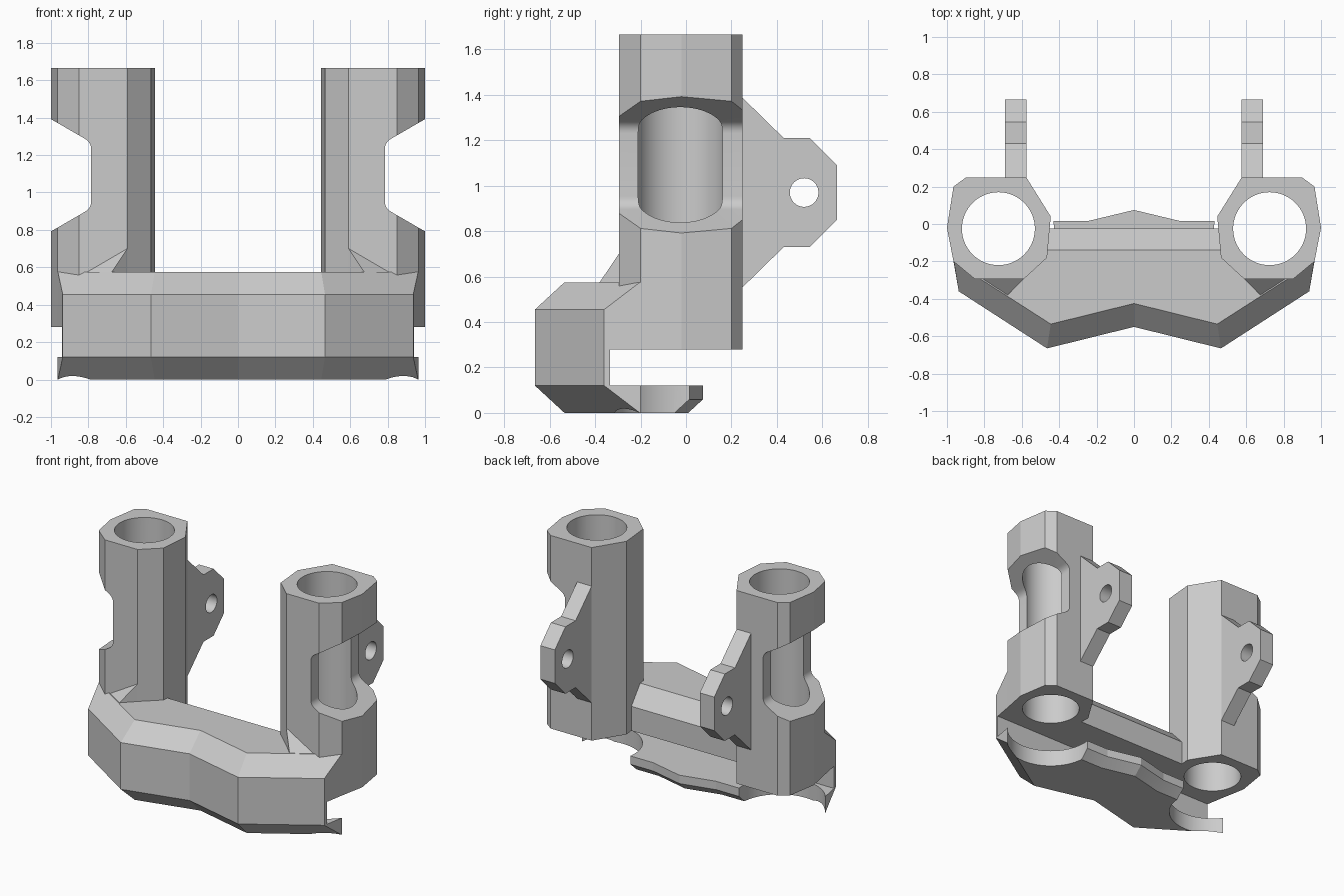
import bpy, bmesh, math

cube = bpy.data.objects.get("Cube")
if cube:
    bpy.data.objects.remove(cube, do_unlink=True)

grey = bpy.data.materials.new("plain grey")
grey.use_nodes = True
grey.diffuse_color = (0.6, 0.6, 0.6, 1)
grey.node_tree.nodes["Principled BSDF"].inputs["Base Color"].default_value = (0.6, 0.6, 0.6, 1)

CX, CY = 0.725, -0.025          # sleeve axis
SLOT_TOP, TOP = 0.28, 1.665     # sleeve ends


def loft(name, rings):
    """Closed solid through rings of equal point count."""
    bm = bmesh.new()
    loops = [[bm.verts.new(p) for p in ring] for ring in rings]
    n = len(loops[0])
    for a, b in zip(loops, loops[1:]):
        for i in range(n):
            j = (i + 1) % n
            bm.faces.new((a[i], a[j], b[j], b[i]))
    bm.faces.new(loops[0])
    bm.faces.new(loops[-1])
    bmesh.ops.recalc_face_normals(bm, faces=bm.faces)
    mesh = bpy.data.meshes.new(name)
    bm.to_mesh(mesh)
    bm.free()
    mesh.materials.append(grey)
    ob = bpy.data.objects.new(name, mesh)
    bpy.context.collection.objects.link(ob)
    return ob


def prism(name, pts, lo, hi, axis="z", s=1):
    """Extrude a 2D profile along an axis; s mirrors x."""
    place = {"z": lambda a, b, h: (s * a, b, h),
             "y": lambda a, b, h: (s * a, h, b),
             "x": lambda a, b, h: (s * h, a, b)}[axis]
    return loft(name, [[place(a, b, h) for a, b in pts] for h in (lo, hi)])


def circle(x, y, r, n=64):
    return [(x + r * math.cos(math.tau * i / n), y + r * math.sin(math.tau * i / n)) for i in range(n)]


def level(half, z):
    """Full ring from its +x half; points on the centre line stay single."""
    other = [(-x, y) for x, y in reversed(half) if x > 0]
    return [(x, y, z) for x, y in half + other]


def cut(ob, cutter):
    cutter.hide_render = True
    mod = ob.modifiers.new("cut", "BOOLEAN")
    mod.operation, mod.solver, mod.object = "DIFFERENCE", "EXACT", cutter
    bpy.context.view_layer.objects.active = ob
    bpy.ops.object.modifier_apply(modifier=mod.name)
    bpy.data.objects.remove(cutter, do_unlink=True)


def finish(ob):
    bpy.ops.object.select_all(action="DESELECT")
    ob.select_set(True)
    bpy.context.view_layer.objects.active = ob
    bpy.ops.object.shade_smooth_by_angle(angle=math.radians(11))


# Shared front outlines: widest, and set in by the chamfer
wide = [(0, -0.55), (0.465, -0.665), (0.937, -0.36), (0.965, -0.2)]
inset = [(0, -0.425), (0.445, -0.535), (0.963, -0.203), (0.965, -0.2)]
middle = [((a + c) / 2, (b + d) / 2) for (a, b), (c, d) in zip(wide, inset)]

sleeve_outline = [(0.575, 0.248), (0.90, 0.248), (0.965, 0.20), (1.0, -0.02), (0.965, -0.2),
                  (0.85, -0.295), (0.59, -0.295), (0.465, -0.18), (0.445, 0.04)]

# Crossbeam with chamfered top and an open slot underneath
beam = loft("crossbeam", [
    level(wide + [(0.7, -0.025)], 0.12),
    level(wide + [(0.7, -0.025)], 0.455),
    level(inset + [(0.7, -0.14)], 0.575)])
cut(beam, prism("slot", [(-0.335, 0), (0.5, 0), (0.5, SLOT_TOP), (-0.335, SLOT_TOP)], -1.2, 1.2, "x"))

# Lower jaw plate
back = [(0.7, 0.015), (0.25, 0.015), (0, 0.075)]
low_back = [(x, y - 0.065) for x, y in back]
jaw = loft("lower_jaw", [level(inset + low_back, 0), level(middle + back, 0.06), level(wide + back, 0.12)])

# Window profile with rounded inner corners
corner = []
for i in range(8):
    t = i / 7
    corner.append((0.785 + 0.035 * t * t,
                   1.23 * (1 - t) ** 2 + 1.268 * 2 * t * (1 - t) + 1.288 * t * t))
upper = corner + [(1.1, 1.45)]
window = upper + [(x, 2.184 - z) for x, z in reversed(upper)]

lug_profile = [(0.246, 1.39), (0.43, 1.21), (0.545, 1.21), (0.665, 1.09),
               (0.665, 0.85), (0.545, 0.73), (0.43, 0.73), (0.246, 0.55)]

for side, s in (("left", 1), ("right", -1)):
    # Bored sleeve with a side window
    cut(beam, prism("sleeve_space", sleeve_outline, SLOT_TOP, TOP, s=s))
    sleeve = prism(side + "_sleeve", sleeve_outline, SLOT_TOP, TOP, s=s)
    cut(sleeve, prism("bore", circle(CX, CY, 0.195), 0.1, 1.8, s=s))
    cut(sleeve, prism("window", window, -0.6, 0.6, "y", s))
    finish(sleeve)

    # Round relief in the jaw below the sleeve
    cut(jaw, prism("relief", circle(CX, CY, 0.297), -0.1, 0.2, s=s))

    # Gusset rising from the chamfer to the sleeve
    foot = [(s * 0.675, -0.38, 0.574), (s * 0.59, -0.295, 0.574), (s * 0.806, -0.295, 0.574)]
    peak = [foot[0], (s * 0.59, -0.295, 0.70), foot[2]]
    gusset = loft(side + "_gusset", [foot, [(x, y, z + 0.001) for x, y, z in peak]])
    finish(gusset)

    # Rear lug with a pin hole
    lug = prism(side + "_lug", lug_profile, 0.575, 0.69, "x", s)
    cut(lug, prism("pin_hole", circle(0.52, 0.97, 0.063, 48), 0.4, 0.9, "x", s))
    finish(lug)

finish(beam)
finish(jaw)
